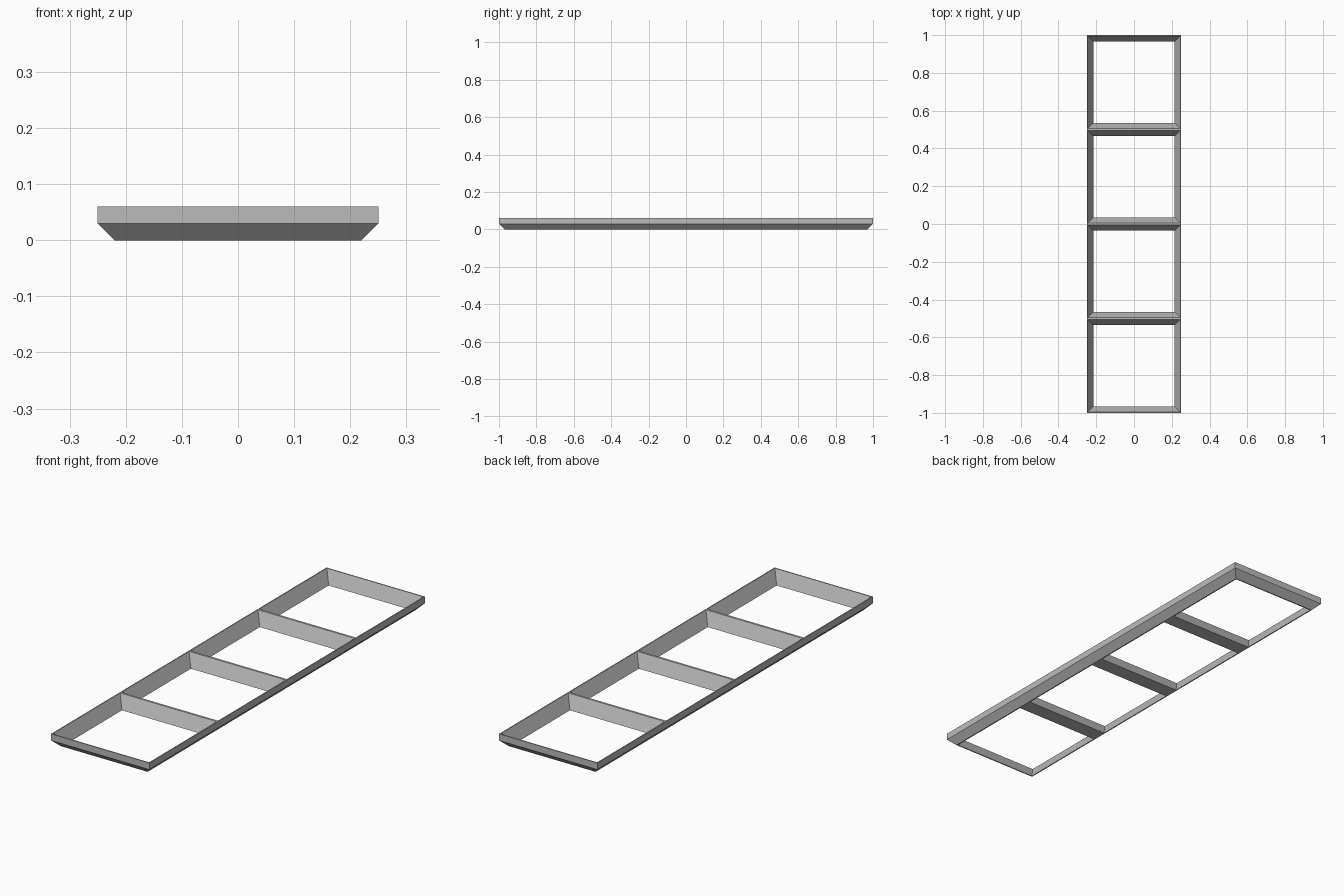
import bpy, bmesh

cube = bpy.data.objects.get("Cube")
if cube:
    bpy.data.objects.remove(cube, do_unlink=True)

HALF_X, HALF_Y, TOP, MID = 0.25, 1.0, 0.06, 0.03
RIM, SLOPE = 0.005, 0.03

grey = bpy.data.materials.new("plain_grey")
grey.use_nodes = True
colour = (0.5, 0.5, 0.5, 1)
grey.diffuse_color = colour
grey.node_tree.nodes["Principled BSDF"].inputs["Base Color"].default_value = colour


def ring(bm, hx, hy, z):
    """Rectangle of four vertices at height z."""
    return [bm.verts.new((sx * hx, sy * hy, z))
            for sx, sy in ((-1, -1), (1, -1), (1, 1), (-1, 1))]


def bridge(bm, a, b):
    """Quads between two rings."""
    for i in range(4):
        j = (i + 1) % 4
        bm.faces.new((a[i], a[j], b[j], b[i]))


def finish(bm, name, y=0):
    bmesh.ops.recalc_face_normals(bm, faces=bm.faces)
    mesh = bpy.data.meshes.new(name)
    bm.to_mesh(mesh)
    bm.free()
    mesh.materials.append(grey)
    obj = bpy.data.objects.new(name, mesh)
    obj.location.y = y
    bpy.context.collection.objects.link(obj)


# Outer frame: insets from the outline swept around the rectangle
bm = bmesh.new()
section = [(0, TOP), (0, MID), (SLOPE, 0), (SLOPE + RIM, 0), (RIM, TOP)]
rings = [ring(bm, HALF_X - inset, HALF_Y - inset, z) for inset, z in section]
for a, b in zip(rings, rings[1:] + rings[:1]):
    bridge(bm, a, b)
finish(bm, "outer_frame")

# Cross bars: tapered solids that meet the sloping inner walls
for name, y in (("front_bar", -0.5), ("middle_bar", 0), ("back_bar", 0.5)):
    bm = bmesh.new()
    low = ring(bm, HALF_X - RIM - SLOPE, RIM + SLOPE, 0)
    high = ring(bm, HALF_X - RIM, RIM, TOP)
    bridge(bm, low, high)
    bm.faces.new(low)
    bm.faces.new(high)
    finish(bm, name, y)
